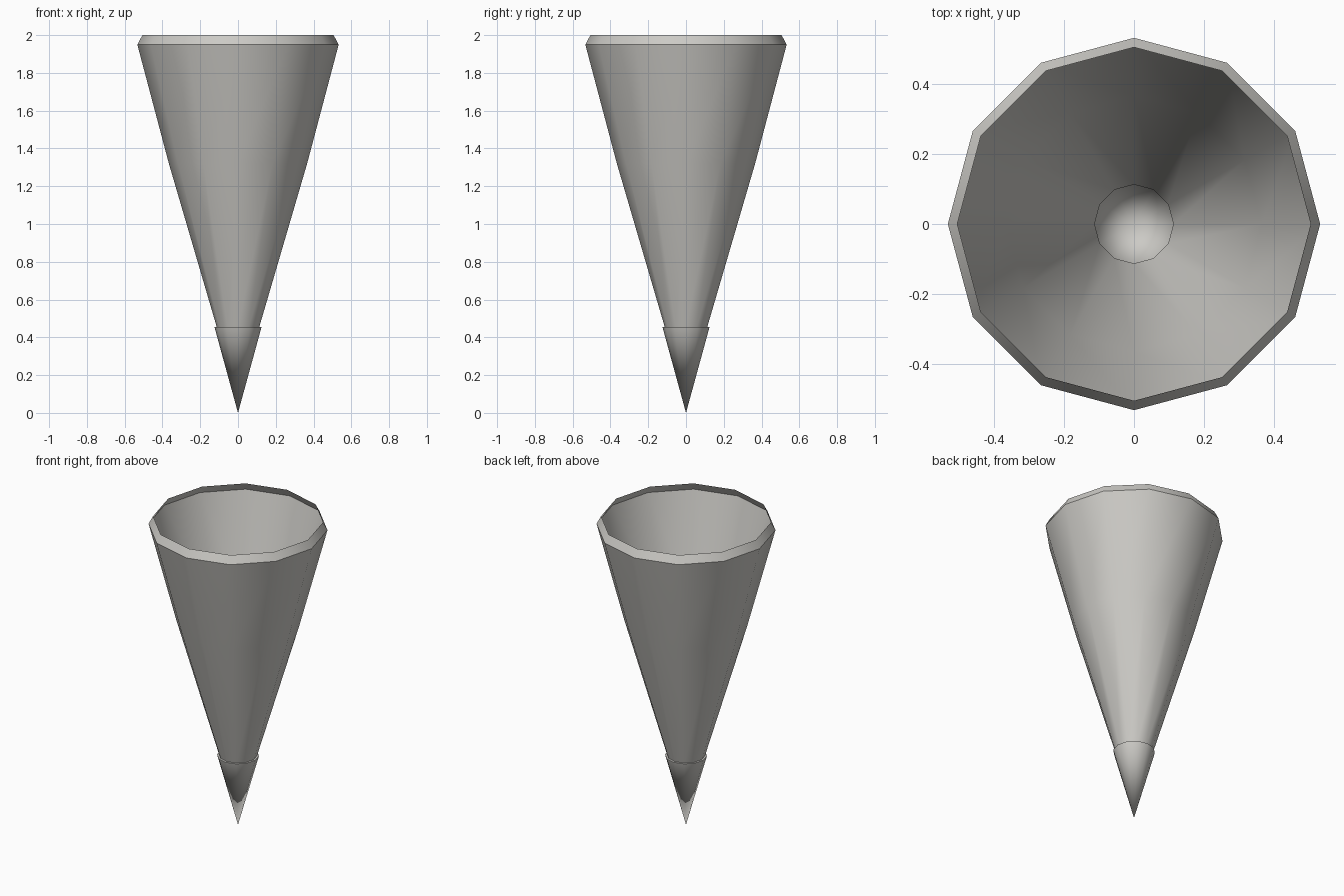
import bpy
import bmesh
import math

if "Cube" in bpy.data.objects:
    bpy.data.objects.remove(bpy.data.objects["Cube"], do_unlink=True)

SIDES = 12

# Warm grey material
grey = bpy.data.materials.new("warm_grey")
grey.use_nodes = True
colour = (0.60, 0.59, 0.56, 1)
grey.diffuse_color = colour
grey.node_tree.nodes["Principled BSDF"].inputs["Base Color"].default_value = colour

# Radius and height up the wall: tip cap, ledge, slightly bowed body, bevelled lip
profile = [(0.125, 0.456), (0.113, 0.456), (0.366, 1.32), (0.533, 1.95), (0.506, 2.0)]

bm = bmesh.new()
tip = bm.verts.new((0, 0, 0))
rings = []
for radius, height in profile:
    angles = [math.tau * i / SIDES for i in range(SIDES)]
    rings.append([bm.verts.new((radius * math.cos(a), radius * math.sin(a), height))
                  for a in angles])

# Pointed tip, then the open, thin wall
for i in range(SIDES):
    j = (i + 1) % SIDES
    bm.faces.new((tip, rings[0][j], rings[0][i]))
    for low, high in zip(rings, rings[1:]):
        bm.faces.new((low[i], low[j], high[j], high[i]))

mesh = bpy.data.meshes.new("cone_shell")
bm.to_mesh(mesh)
bm.free()
mesh.materials.append(grey)
cone = bpy.data.objects.new("cone_shell", mesh)
bpy.context.collection.objects.link(cone)

# Smooth walls with sharp ledge and lip
bpy.ops.object.select_all(action="DESELECT")
cone.select_set(True)
bpy.context.view_layer.objects.active = cone
bpy.ops.object.shade_smooth_by_angle(angle=math.radians(35))
